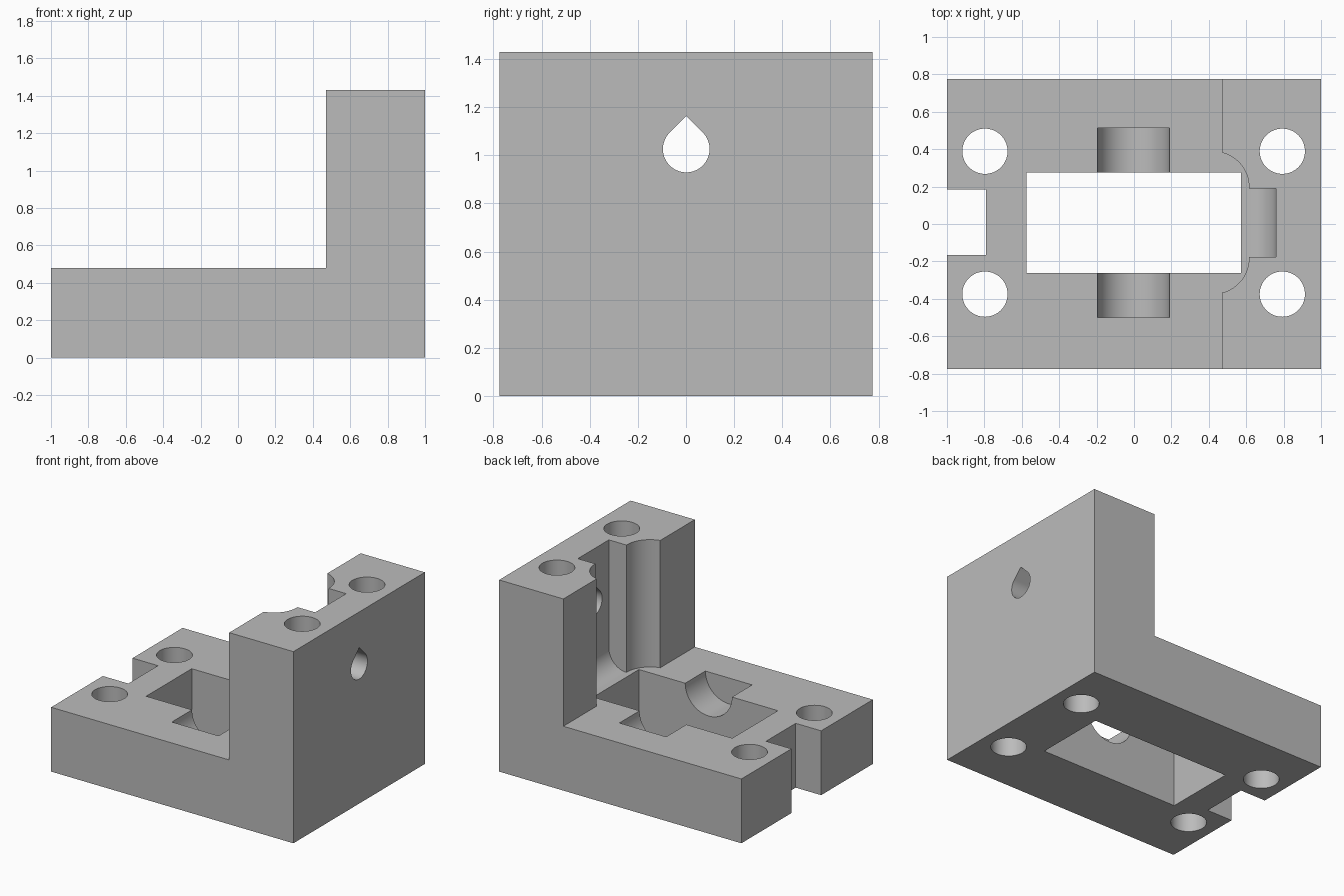
import bpy, bmesh, math
from mathutils import Vector

cube = bpy.data.objects.get("Cube")
if cube:
    bpy.data.objects.remove(cube, do_unlink=True)

grey = bpy.data.materials.new("plain_grey")
grey.use_nodes = True
colour = (0.5, 0.5, 0.5, 1)
grey.diffuse_color = colour
grey.node_tree.nodes["Principled BSDF"].inputs["Base Color"].default_value = colour

MID = 0.007   # y centre line of the cut features
TOP = 0.48    # top of the base plate
OVER = 0.1    # how far cutters run past the body


def prism(name, points, axis, start, end):
    """Extrude a 2D outline along x, y or z; outline axes keep x, y, z order."""
    bm = bmesh.new()
    verts = []
    for p in points:
        co = list(p)
        co.insert("xyz".index(axis), start)
        verts.append(bm.verts.new(co))
    face = bm.faces.new(verts)
    made = bmesh.ops.extrude_face_region(bm, geom=[face])["geom"]
    shift = Vector((0, 0, 0))
    shift["xyz".index(axis)] = end - start
    bmesh.ops.translate(bm, vec=shift, verts=[v for v in made if isinstance(v, bmesh.types.BMVert)])
    bmesh.ops.recalc_face_normals(bm, faces=bm.faces)
    mesh = bpy.data.meshes.new(name)
    bm.to_mesh(mesh)
    bm.free()
    mesh.materials.append(grey)
    obj = bpy.data.objects.new(name, mesh)
    bpy.context.collection.objects.link(obj)
    return obj


def arc(cx, cy, r, a, b, n):
    """Points on an arc from angle a to b in degrees."""
    angles = [math.radians(a + (b - a) * i / n) for i in range(n + 1)]
    return [(cx + r * math.cos(t), cy + r * math.sin(t)) for t in angles]


def rect(x0, x1, y0, y1):
    return [(x0, y0), (x1, y0), (x1, y1), (x0, y1)]


# L-shaped body: base plate and upright wall
bracket = prism("bracket", [(-1, 0), (1, 0), (1, 1.43), (0.47, 1.43), (0.47, TOP), (-1, TOP)],
                "y", -0.775, 0.775)

cutters = []

# Four vertical bolt holes
for x in (-0.797, 0.793):
    for side in (-1, 1):
        outline = arc(x, MID + side * 0.382, 0.121, 0, 360, 64)[:-1]
        cutters.append(prism("bolt_hole", outline, "z", -OVER, 1.43 + OVER))

# Rectangular window and end slot through the base
cutters.append(prism("window", rect(-0.575, 0.572, MID - 0.269, MID + 0.269), "z", -OVER, TOP + OVER))
cutters.append(prism("end_slot", rect(-1 - OVER, -0.79, MID + 0.003 - 0.175, MID + 0.003 + 0.175),
                     "z", -OVER, TOP + OVER))

# Half-round trough across the window
cutters.append(prism("trough", arc(-0.003, TOP, 0.193, 180, 360, 40) + [(0.19, TOP + OVER), (-0.196, TOP + OVER)],
                     "y", MID - 0.507, MID + 0.507))

# Wide rounded channel in the wall
channel = (arc(0.425, MID + 0.19, 0.19, 90, 0, 24)
           + arc(0.425, MID - 0.19, 0.19, 0, -90, 24)
           + [(0.3, MID - 0.38), (0.3, MID + 0.38)])
cutters.append(prism("wall_channel", channel, "z", TOP, 1.43 + OVER))

# Deep slot behind the channel, rounded at its foot
slot = arc(0.615, TOP + 0.145, 0.145, -90, 0, 24) + [(0.76, 1.43 + OVER), (0.55, 1.43 + OVER), (0.55, TOP)]
cutters.append(prism("wall_slot", slot, "y", MID - 0.183, MID + 0.183))

# Teardrop hole through the wall
drop = [(0.001, 1.163)] + arc(0.001, 1.026, 0.097, 135, 405, 48)
cutters.append(prism("teardrop_hole", drop, "x", 0.7, 1 + OVER))

bpy.context.view_layer.objects.active = bracket
for cutter in cutters:
    cutter.hide_render = True
    mod = bracket.modifiers.new(cutter.name, "BOOLEAN")
    mod.operation = "DIFFERENCE"
    mod.solver = "EXACT"
    mod.object = cutter
    bpy.ops.object.modifier_apply(modifier=mod.name)
for cutter in cutters:
    bpy.data.objects.remove(cutter, do_unlink=True)

bpy.ops.object.select_all(action="DESELECT")
bracket.select_set(True)
bpy.ops.object.shade_smooth_by_angle(angle=math.radians(30))
